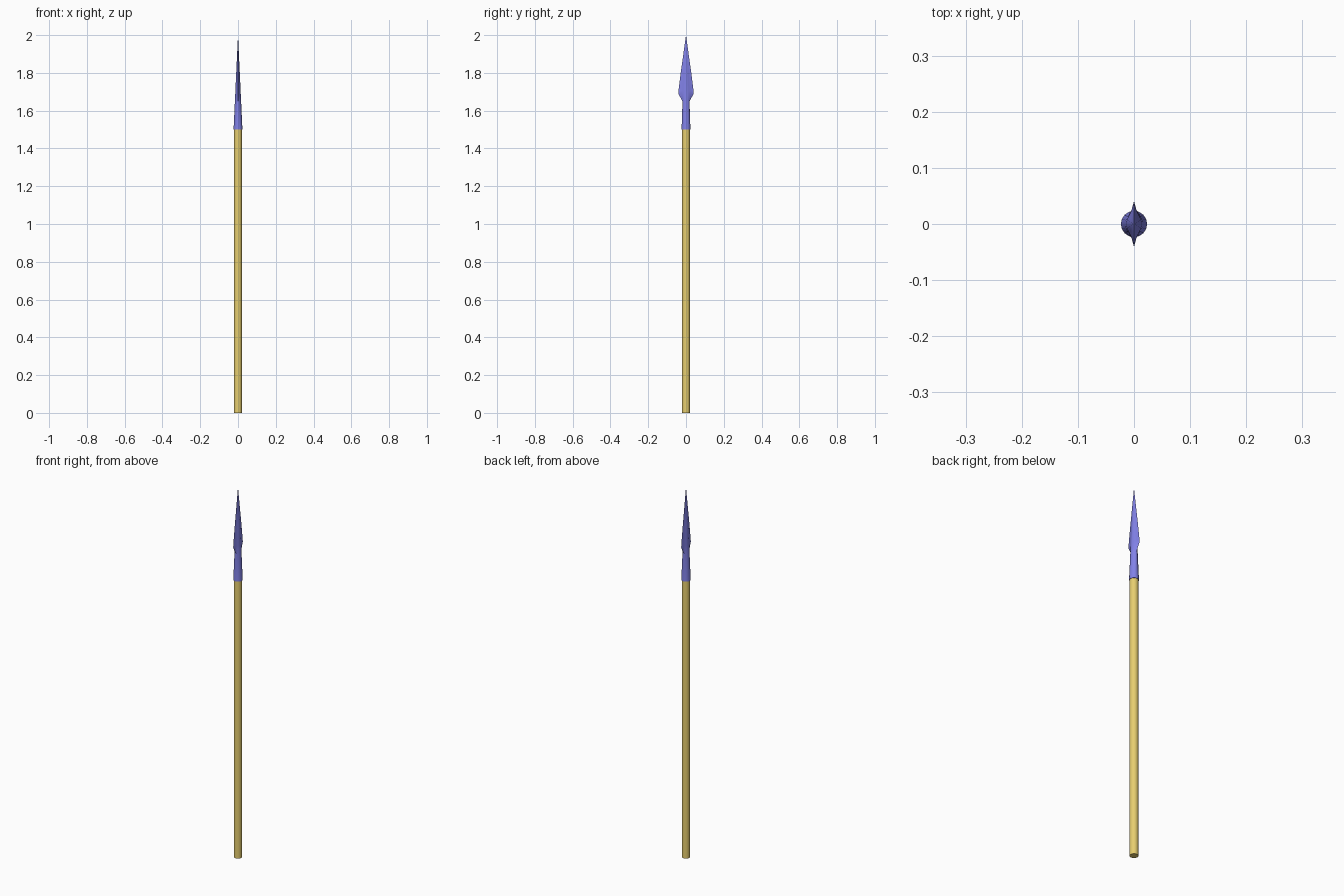
import bpy, bmesh, math

if "Cube" in bpy.data.objects:
    bpy.data.objects.remove(bpy.data.objects["Cube"])


def paint(obj, name, color):
    mat = bpy.data.materials.new(name)
    mat.diffuse_color = color
    mat.use_nodes = True
    mat.node_tree.nodes["Principled BSDF"].inputs["Base Color"].default_value = mat.diffuse_color
    obj.data.materials.append(mat)


def smooth(obj, degrees):
    bpy.ops.object.select_all(action='DESELECT')
    obj.select_set(True)
    bpy.context.view_layer.objects.active = obj
    bpy.ops.object.shade_smooth_by_angle(angle=math.radians(degrees))


# Wooden shaft, its top tucked into the socket
bpy.ops.mesh.primitive_cylinder_add(vertices=16, radius=0.021, depth=1.51, location=(0, 0, 0.755))
shaft = bpy.context.object
shaft.name = "shaft"
paint(shaft, "shaft_yellow", (0.8, 0.62, 0.16, 1))
smooth(shaft, 40)

# Quarter cross-sections (x, y factors): round socket and concave ribbed blade
ROUND = [(math.cos(math.radians(a)), math.sin(math.radians(a))) for a in (0, 22.5, 45, 67.5, 90)]
BLADE = [(1, 0), (0.88, 0.2), (0.6, 0.4), (0.28, 0.63), (0, 1)]


def ring_points(hx, hy, z, blend):
    quarter = [((1 - blend) * r[0] + blend * b[0], (1 - blend) * r[1] + blend * b[1])
               for r, b in zip(ROUND, BLADE)]
    half = quarter + [(-x, y) for x, y in quarter[-2::-1]]
    full = half + [(x, -y) for x, y in half[-2:0:-1]]
    return [(x * hx, y * hy, z) for x, y in full]


# Spear head: half width x, half width y, height, blend from socket to blade
sections = [
    (0.0235, 0.0235, 1.50, 0),
    (0.0165, 0.0185, 1.65, 0),
    (0.0145, 0.041, 1.69, 1),
    (0.0140, 0.040, 1.705, 1),
    (0.0095, 0.028, 1.80, 1),
]
bm = bmesh.new()
rings = [[bm.verts.new(p) for p in ring_points(*s)] for s in sections]
n = len(rings[0])
tip = bm.verts.new((0, 0, 2.0))
bm.faces.new(rings[0][::-1])
for low, high in zip(rings, rings[1:]):
    for i in range(n):
        j = (i + 1) % n
        bm.faces.new((low[i], low[j], high[j], high[i]))
for i in range(n):
    bm.faces.new((rings[-1][i], rings[-1][(i + 1) % n], tip))
bmesh.ops.recalc_face_normals(bm, faces=bm.faces)
mesh = bpy.data.meshes.new("spear_head")
bm.to_mesh(mesh)
bm.free()
head = bpy.data.objects.new("spear_head", mesh)
bpy.context.collection.objects.link(head)
paint(head, "head_blue", (0.22, 0.22, 0.8, 1))
smooth(head, 25)
